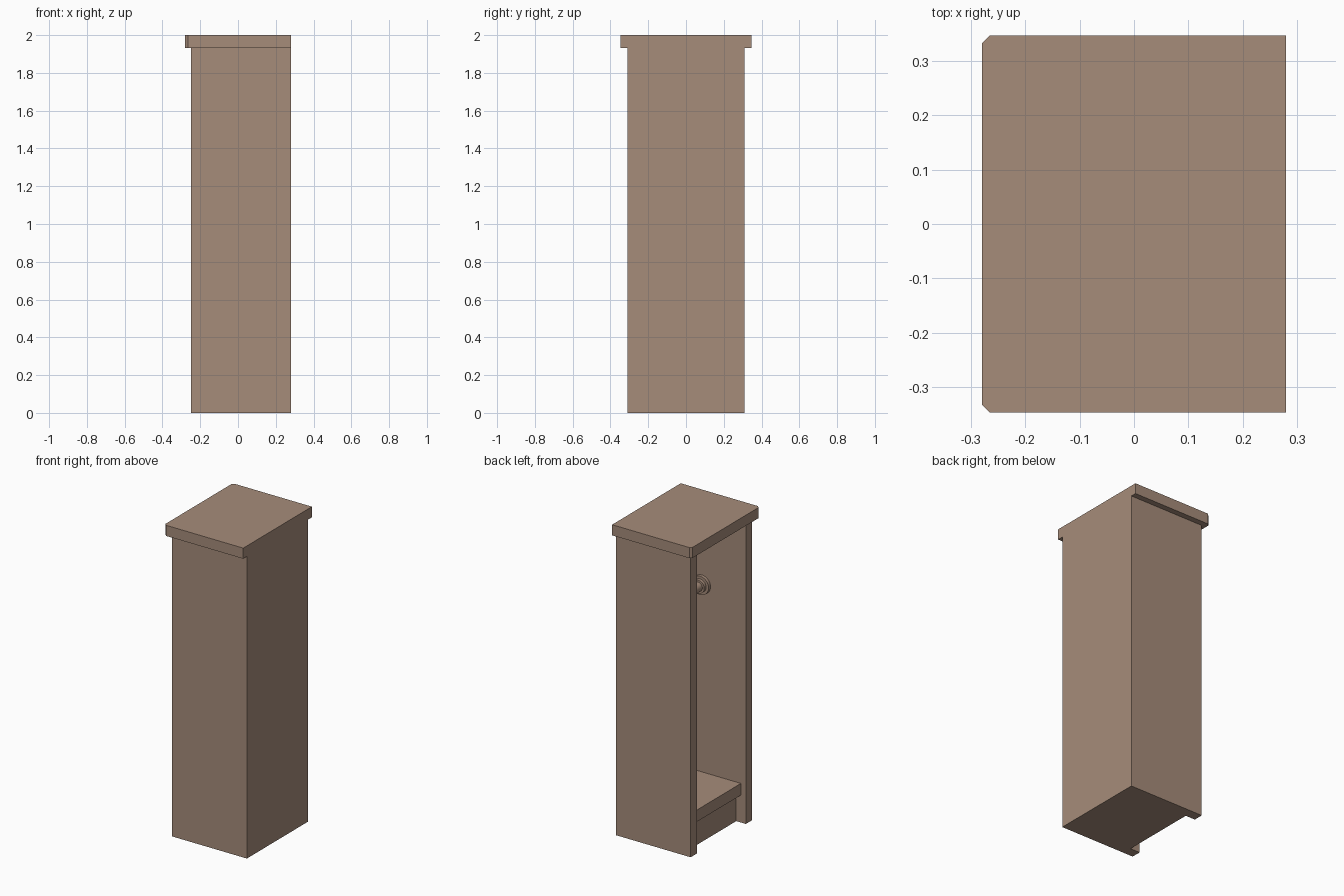
import bpy
import bmesh
from math import radians
from mathutils import Matrix

default = bpy.data.objects.get("Cube")
if default:
    bpy.data.objects.remove(default, do_unlink=True)

# Single wood colour
wood = bpy.data.materials.new("brown wood")
wood.use_nodes = True
COLOUR = (0.381, 0.262, 0.195, 1)
wood.diffuse_color = COLOUR
wood.node_tree.nodes["Principled BSDF"].inputs["Base Color"].default_value = COLOUR


def finish(name, bm):
    bmesh.ops.recalc_face_normals(bm, faces=bm.faces)
    mesh = bpy.data.meshes.new(name)
    bm.to_mesh(mesh)
    bm.free()
    mesh.materials.append(wood)
    obj = bpy.data.objects.new(name, mesh)
    bpy.context.collection.objects.link(obj)
    return obj


def prism(name, outline, z0, z1):
    """Extrude a plan outline from z0 to z1."""
    bm = bmesh.new()
    face = bm.faces.new([bm.verts.new((x, y, z0)) for x, y in outline])
    top = bmesh.ops.extrude_face_region(bm, geom=[face])["geom"]
    verts = [v for v in top if isinstance(v, bmesh.types.BMVert)]
    bmesh.ops.translate(bm, verts=verts, vec=(0, 0, z1 - z0))
    return finish(name, bm)


def board(name, x0, x1, half_y, z0, z1):
    return prism(name, [(x0, -half_y), (x1, -half_y), (x1, half_y), (x0, half_y)], z0, z1)


def cylinder_y(name, x, z, radius, y0, y1):
    bm = bmesh.new()
    place = Matrix.Translation((x, (y0 + y1) / 2, z)) @ Matrix.Rotation(radians(90), 4, "X")
    bmesh.ops.create_cone(bm, cap_ends=True, segments=32, radius1=radius, radius2=radius,
                          depth=abs(y1 - y0), matrix=place)
    obj = finish(name, bm)
    bpy.ops.object.select_all(action="DESELECT")
    obj.select_set(True)
    bpy.context.view_layer.objects.active = obj
    bpy.ops.object.shade_smooth_by_angle(angle=radians(35))
    return obj


BACK, OPEN = 0.28, -0.25      # closed and open ends in x
OUT, IN = 0.31, 0.248         # outer and inner wall faces in y
PANEL = 0.24                  # inner face of the closed panel
TOP = 1.932

# Carcass: two side walls and a closed panel, as one C-shaped plan
prism("carcass", [(OPEN, -OUT), (BACK, -OUT), (BACK, OUT), (OPEN, OUT),
                  (OPEN, IN), (PANEL, IN), (PANEL, -IN), (OPEN, -IN)], 0, TOP)

# Plinth, bottom shelf and top board between the walls
board("plinth", -0.182, PANEL, IN, 0, 0.175)
board("bottom_shelf", -0.215, PANEL, IN, 0.175, 0.25)
board("top_board", -0.215, PANEL, IN, 1.89, TOP)

# Overhanging lid with clipped corners at the open end
LID, CLIP = 0.347, 0.014
prism("lid", [(-BACK + CLIP, -LID), (BACK, -LID), (BACK, LID), (-BACK + CLIP, LID),
              (-BACK, LID - CLIP), (-BACK, -LID + CLIP)], TOP, 2)

# Hanging rail with a stepped round flange at each wall
RAIL_X, RAIL_Z = 0.06, 1.45
cylinder_y("hanging_rail", RAIL_X, RAIL_Z, 0.03, -IN, IN)
for side, label in ((1, "back"), (-1, "front")):
    cylinder_y(label + "_rail_flange", RAIL_X, RAIL_Z, 0.06, side * IN, side * (IN - 0.02))
    cylinder_y(label + "_rail_collar", RAIL_X, RAIL_Z, 0.043, side * (IN - 0.02), side * (IN - 0.04))
